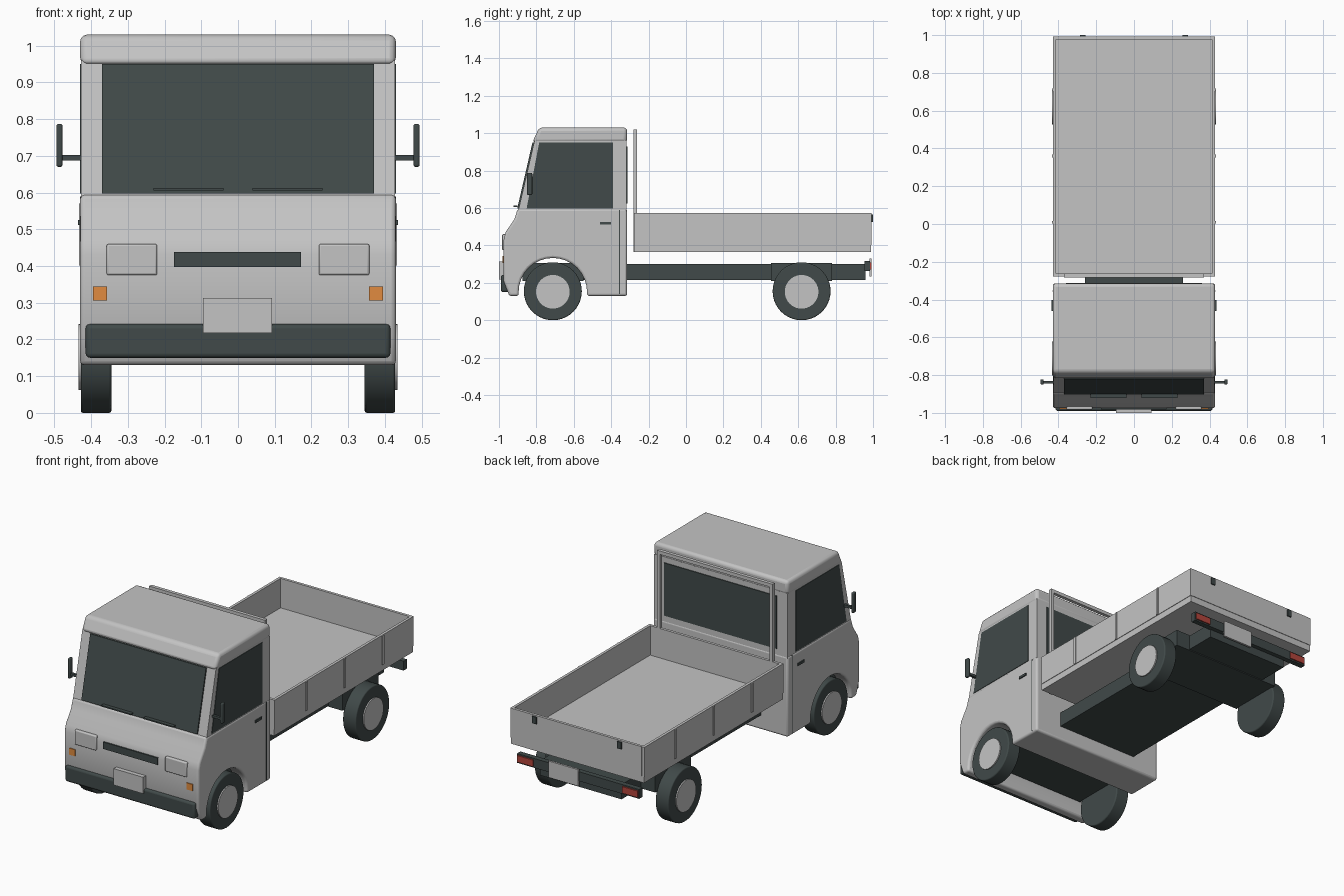
import bpy, bmesh, math
from mathutils import Vector

if "Cube" in bpy.data.objects:
    bpy.data.objects.remove(bpy.data.objects["Cube"])


def material(name, rgb):
    m = bpy.data.materials.new(name)
    m.diffuse_color = (*rgb, 1)
    m.use_nodes = True
    m.node_tree.nodes["Principled BSDF"].inputs["Base Color"].default_value = m.diffuse_color
    return m


GREY = material("light_grey", (0.55, 0.55, 0.55))
DARK = material("dark_slate", (0.052, 0.068, 0.067))
ORANGE = material("orange", (0.75, 0.26, 0.05))
RED = material("red", (0.45, 0.06, 0.045))


def finish(name, bm, mat, bevel=0, segments=3):
    bmesh.ops.recalc_face_normals(bm, faces=bm.faces[:])
    me = bpy.data.meshes.new(name)
    bm.to_mesh(me)
    bm.free()
    me.materials.append(mat)
    ob = bpy.data.objects.new(name, me)
    bpy.context.collection.objects.link(ob)
    if bevel:
        mod = ob.modifiers.new("rounding", 'BEVEL')
        mod.width = bevel
        mod.segments = segments
        mod.limit_method = 'ANGLE'
        mod.angle_limit = math.radians(35)
    bpy.ops.object.select_all(action='DESELECT')
    ob.select_set(True)
    bpy.context.view_layer.objects.active = ob
    bpy.ops.object.shade_smooth_by_angle(angle=math.radians(30))
    return ob


def box(name, x, y, z, mat, bevel=0):
    """Box from three (low, high) ranges."""
    bm = bmesh.new()
    bmesh.ops.create_cube(bm, size=1)
    for v in bm.verts:
        v.co = Vector([(r[0] + r[1]) / 2 + c * (r[1] - r[0])
                       for c, r in zip(v.co, (x, y, z))])
    return finish(name, bm, mat, bevel)


def prism(name, outline, x, mat, bevel=0):
    """Side outline of (y, z) points extruded across the x range."""
    bm = bmesh.new()
    face = bm.faces.new([bm.verts.new((x[0], *p)) for p in outline])
    new = bmesh.ops.extrude_face_region(bm, geom=[face])["geom"]
    for v in new:
        if isinstance(v, bmesh.types.BMVert):
            v.co.x = x[1]
    return finish(name, bm, mat, bevel)


def disc(name, x, y, z, radius, mat, bevel=0):
    """Cylinder lying along x."""
    pts = [(y + radius * math.cos(i * math.tau / 40),
            z + radius * math.sin(i * math.tau / 40)) for i in range(40)]
    return prism(name, pts, x, mat, bevel)


def sided(s, a, b):
    return tuple(sorted((s * a, s * b)))


FRONT_AXLE, REAR_AXLE = -0.712, 0.618

# Lower cab with rounded nose and wheel arch
arch = [(FRONT_AXLE + 0.183 * math.cos(a), 0.15 + 0.183 * math.sin(a))
        for a in [math.pi * (1 - i / 16) for i in range(17)]]
lower = [(-0.315, 0.595), (-0.90, 0.595), (-0.918, 0.54), (-0.965, 0.47),
         (-0.975, 0.43), (-0.975, 0.21), (-0.945, 0.13), (-0.895, 0.13)]
lower += arch + [(-0.529, 0.13), (-0.315, 0.13)]
prism("cab_lower_body", lower, (-0.43, 0.43), GREY, 0.012)

# Upper cab and roof
prism("cab_upper_body", [(-0.897, 0.585), (-0.81, 0.96), (-0.317, 0.96), (-0.317, 0.585)],
      (-0.427, 0.427), GREY)
prism("roof", [(-0.822, 0.95), (-0.785, 1.03), (-0.315, 1.03), (-0.315, 0.95)],
      (-0.43, 0.43), GREY, 0.018)

# Glass plates
prism("windscreen", [(-0.902, 0.598), (-0.821, 0.95), (-0.812, 0.95), (-0.893, 0.598)],
      (-0.37, 0.37), DARK)
box("rear_window", (-0.36, 0.36), (-0.319, -0.312), (0.625, 0.93), DARK)
for s in (-1, 1):
    prism("side_window", [(-0.852, 0.598), (-0.785, 0.95), (-0.39, 0.95), (-0.39, 0.598)],
          sided(s, 0.423, 0.43), DARK)
    box("door_seam", sided(s, 0.426, 0.431), (-0.357, -0.353), (0.14, 0.59), DARK)
    box("door_handle", sided(s, 0.428, 0.436), (-0.46, -0.402), (0.512, 0.526), DARK)
    # Mirrors
    box("mirror_arm", sided(s, 0.42, 0.485), (-0.845, -0.83), (0.688, 0.702), DARK)
    box("mirror", sided(s, 0.478, 0.495), (-0.85, -0.822), (0.67, 0.787), DARK, 0.006)
    # Wipers
    box("wiper", sided(s, 0.04, 0.23), (-0.922, -0.9), (0.606, 0.613), DARK)
    # Front lamps
    box("headlight", sided(s, 0.22, 0.358), (-0.983, -0.96), (0.375, 0.46), GREY, 0.006)
    box("indicator", sided(s, 0.357, 0.395), (-0.98, -0.972), (0.306, 0.344), ORANGE)

# Nose trim
box("grille_bar", (-0.175, 0.172), (-0.981, -0.965), (0.398, 0.438), DARK)
box("bumper", (-0.415, 0.415), (-0.99, -0.94), (0.15, 0.242), DARK, 0.012)
box("front_plate", (-0.095, 0.093), (-1.0, -0.965), (0.218, 0.313), GREY)

# Chassis and axle boxes
box("chassis", (-0.26, 0.26), (-0.6, 0.96), (0.215, 0.30), DARK)
for y in (FRONT_AXLE, REAR_AXLE):
    box("axle_box", (-0.35, 0.35), (y - 0.163, y + 0.163), (0.21, 0.305), DARK)
    for s in (-1, 1):
        disc("tyre", sided(s, 0.345, 0.428), y, 0.155, 0.155, DARK, 0.006)
        disc("hub", sided(s, 0.41, 0.435), y, 0.152, 0.09, GREY)

# Load bed
box("bed_floor", (-0.425, 0.425), (-0.278, 0.99), (0.365, 0.402), GREY)
for s in (-1, 1):
    box("bed_side", sided(s, 0.412, 0.428), (-0.278, 0.992), (0.402, 0.572), GREY)
    for y in (0.01, 0.36, 0.71):
        box("bed_rib", sided(s, 0.42, 0.433), (y - 0.007, y + 0.007), (0.402, 0.57), GREY)
    box("tailgate_latch", sided(s, 0.258, 0.285), (0.985, 1.0), (0.525, 0.565), DARK)
    box("rack_post", sided(s, 0.35, 0.37), (-0.282, -0.262), (0.365, 1.02), GREY)
for name, y in (("bed_front", (-0.278, -0.262)), ("tailgate", (0.977, 0.993))):
    box(name, (-0.412, 0.412), y, (0.402, 0.572), GREY)
box("rack_top_bar", (-0.37, 0.37), (-0.282, -0.262), (1.0, 1.02), GREY)

# Rear light bar and plate
box("light_bar", (-0.39, 0.39), (0.955, 0.985), (0.262, 0.316), DARK)
for s in (-1, 1):
    box("tail_light", sided(s, 0.285, 0.385), (0.98, 0.992), (0.27, 0.308), RED)
box("rear_plate", (-0.005, 0.185), (0.98, 0.992), (0.235, 0.33), GREY)
